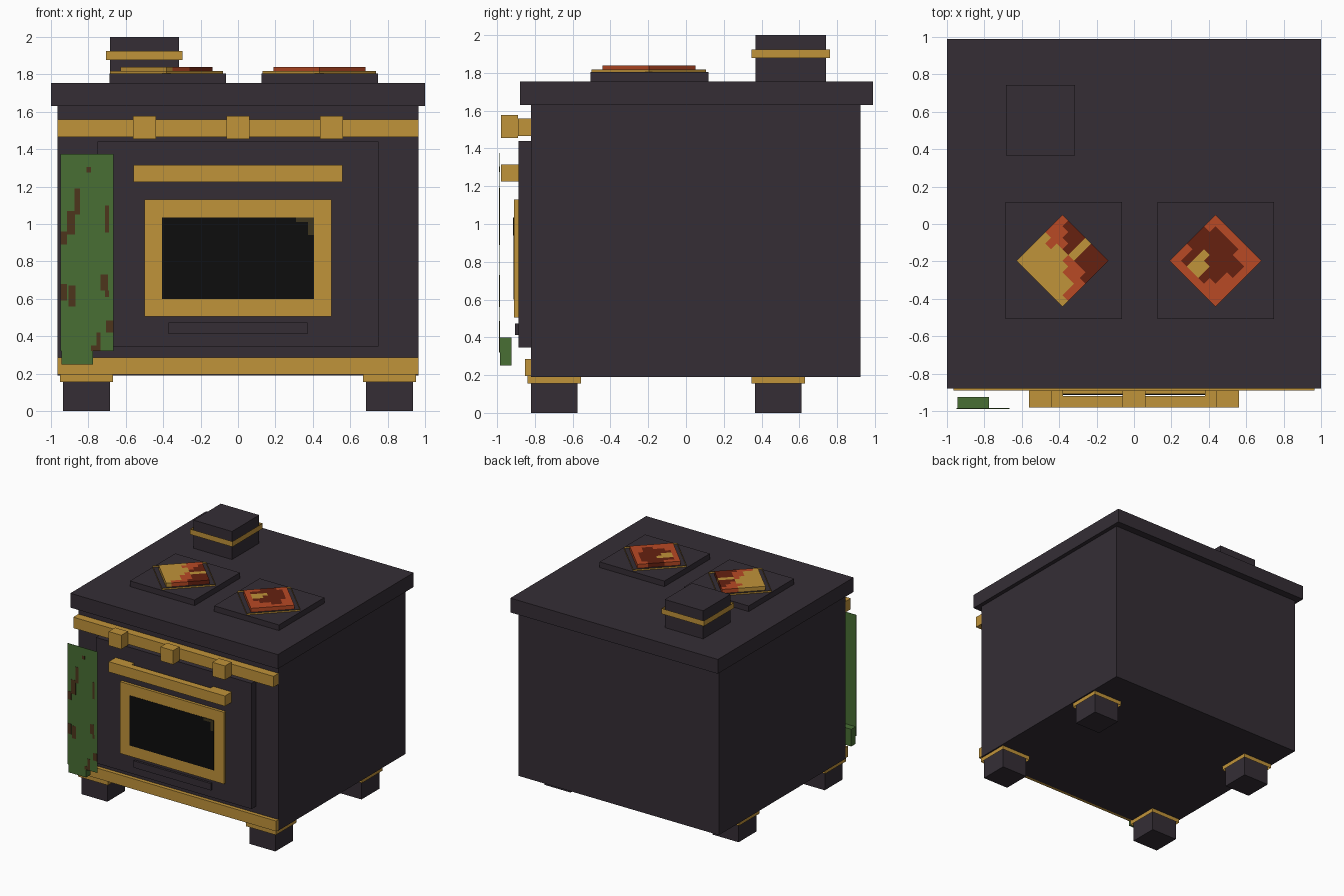
import bpy, bmesh, math
from mathutils import Matrix

if "Cube" in bpy.data.objects:
    bpy.data.objects.remove(bpy.data.objects["Cube"])


def material(name, rgb):
    m = bpy.data.materials.new(name)
    m.diffuse_color = (*rgb, 1)
    m.use_nodes = True
    m.node_tree.nodes["Principled BSDF"].inputs["Base Color"].default_value = m.diffuse_color
    return m


IRON = material("dark iron", (0.035, 0.027, 0.036))
BRASS = material("brass", (0.527, 0.292, 0.042))
GREEN = material("towel green", (0.065, 0.156, 0.034))
BROWN = material("stain brown", (0.075, 0.035, 0.012))
GLASS = material("black glass", (0.004, 0.004, 0.004))
GLINT = material("glass glint", (0.048, 0.036, 0.013))
EMBER = material("ember orange", (0.479, 0.067, 0.018))
COAL = material("ember dark red", (0.133, 0.015, 0.005))


def finish(name, bm, *mats):
    me = bpy.data.meshes.new(name)
    bm.to_mesh(me)
    bm.free()
    for m in mats:
        me.materials.append(m)
    ob = bpy.data.objects.new(name, me)
    bpy.context.collection.objects.link(ob)
    return ob


def add_box(bm, x, y, z, open_ends=False):
    """Add a box from (min, max) ranges; open_ends leaves off top and bottom."""
    size = Matrix.Diagonal((x[1] - x[0], y[1] - y[0], z[1] - z[0], 1))
    mid = Matrix.Translation((sum(x) / 2, sum(y) / 2, sum(z) / 2))
    verts = bmesh.ops.create_cube(bm, size=1, matrix=mid @ size)["verts"]
    if open_ends:
        faces = {f for v in verts for f in v.link_faces}
        for f in faces:
            f.normal_update()
        ends = [f for f in faces if abs(f.normal.z) > 0.9]
        bmesh.ops.delete(bm, geom=ends, context='FACES_ONLY')


def box(name, x, y, z, mat, open_ends=False):
    bm = bmesh.new()
    add_box(bm, x, y, z, open_ends)
    return finish(name, bm, mat)


# Main body and worktop
box("stove_body", (-0.965, 0.965), (-0.82, 0.925), (0.19, 1.63), IRON)
box("worktop", (-1, 1), (-0.88, 0.99), (1.63, 1.755), IRON)

# Feet with open brass collars
for side, cx in (("left", -0.81), ("right", 0.81)):
    for end, cy in (("front", -0.698), ("rear", 0.488)):
        box(f"{end}_{side}_foot", (cx - 0.125, cx + 0.125),
            (cy - 0.123, cy + 0.123), (0, 0.19), IRON)
        box(f"{end}_{side}_foot_collar", (cx - 0.143, cx + 0.143),
            (cy - 0.142, cy + 0.142), (0.155, 0.195), BRASS, True)

# Brass rails across the front, with knobs
box("lower_rail", (-0.965, 0.965), (-0.853, -0.82), (0.195, 0.285), BRASS)
box("upper_rail", (-0.965, 0.965), (-0.89, -0.82), (1.465, 1.56), BRASS)
for i, cx in enumerate((-0.5, 0, 0.5)):
    box(f"knob_{i + 1}", (cx - 0.061, cx + 0.061), (-0.98, -0.89), (1.455, 1.577), BRASS)

# Oven door, vent and handle
box("oven_door", (-0.75, 0.75), (-0.886, -0.82), (0.345, 1.44), IRON)
box("door_vent", (-0.372, 0.372), (-0.905, -0.886), (0.413, 0.473), IRON)
bm = bmesh.new()
add_box(bm, (-0.56, 0.56), (-0.98, -0.92), (1.225, 1.315))
for s in (-1, 1):
    add_box(bm, tuple(sorted((s * 0.38, s * 0.56))), (-0.92, -0.886), (1.225, 1.315))
finish("door_handle", bm, BRASS)

# Door window: brass frame, glass plate and corner glint
box("window_frame", (-0.5, 0.5), (-0.91, -0.886), (0.505, 1.13), BRASS)
box("window_glass", (-0.405, 0.405), (-0.913, -0.91), (0.6, 1.035), GLASS)
bm = bmesh.new()
add_box(bm, (0.31, 0.405), (-0.915, -0.913), (1.012, 1.035))
add_box(bm, (0.375, 0.405), (-0.915, -0.913), (0.94, 1.012))
finish("window_glint", bm, GLINT)

# Hanging towel with a folded lower end
box("towel", (-0.95, -0.665), (-0.988, -0.985), (0.32, 1.375), GREEN)
box("towel_fold", (-0.945, -0.775), (-0.985, -0.925), (0.25, 0.4), GREEN)
STAINS = [(-0.81, -0.785, 1.275, 1.305), (-0.875, -0.845, 1.05, 1.19),
          (-0.915, -0.872, 0.945, 1.07), (-0.71, -0.69, 0.955, 1.1),
          (-0.95, -0.915, 0.89, 0.96), (-0.95, -0.915, 0.59, 0.68),
          (-0.905, -0.87, 0.56, 0.67), (-0.735, -0.695, 0.645, 0.73),
          (-0.71, -0.69, 0.61, 0.645), (-0.705, -0.665, 0.42, 0.485),
          (-0.757, -0.735, 0.32, 0.42), (-0.785, -0.757, 0.32, 0.35)]
bm = bmesh.new()
for x0, x1, z0, z1 in STAINS:
    add_box(bm, (x0, x1), (-0.99, -0.988), (z0, z1))
finish("towel_stains", bm, BROWN)

# Chimney with open brass band
box("chimney", (-0.685, -0.315), (0.367, 0.742), (1.755, 2.0), IRON)
box("chimney_band", (-0.705, -0.297), (0.347, 0.762), (1.878, 1.925), BRASS, True)

# Burners: plate, open brass ring and ember bed turned 45 degrees.
# Y = brass, O = ember orange, D = dark red
LEFT_BED = ["YYYYYOOO", "YYYYOOOD", "YYYYYODD", "YYYYYDDD",
            "YYYYOYYY", "YYYOODDD", "YYYOODDD", "YOOODDDD"]
RIGHT_BED = ["OOODDDOO", "ODDDDDDO", "OYYYDDDO", "OYYDDDDO",
             "ODDDDDDO", "OODDDDOO", "OOOODDOO", "OOOOOOOO"]
R2 = math.sqrt(2)
for side, px, cx, bed in (("left", -0.375, -0.382, LEFT_BED),
                          ("right", 0.4375, 0.435, RIGHT_BED)):
    box(f"{side}_burner_plate", (px - 0.312, px + 0.312), (-0.507, 0.118),
        (1.755, 1.804), IRON)
    turn = Matrix.Rotation(math.radians(45), 4, 'Z')

    h = 0.303 / R2
    ring = box(f"{side}_burner_ring", (-h, h), (-h, h), (1.804, 1.818), BRASS, True)
    ring.matrix_world = Matrix.Translation((cx, -0.197, 0)) @ turn

    h = 0.246 / R2
    bm = bmesh.new()
    bmesh.ops.create_grid(bm, x_segments=8, y_segments=8, size=h)
    for f in bm.faces:
        c = f.calc_center_median()
        col = int((c.x + h) / (2 * h) * 8)
        row = int((h - c.y) / (2 * h) * 8)
        f.material_index = "YOD".index(bed[row][col])
    embers = finish(f"{side}_embers", bm, BRASS, EMBER, COAL)
    embers.matrix_world = Matrix.Translation((cx, -0.197, 1.84)) @ turn
    slab = embers.modifiers.new("thickness", 'SOLIDIFY')
    slab.thickness = 0.034
    slab.offset = -1
